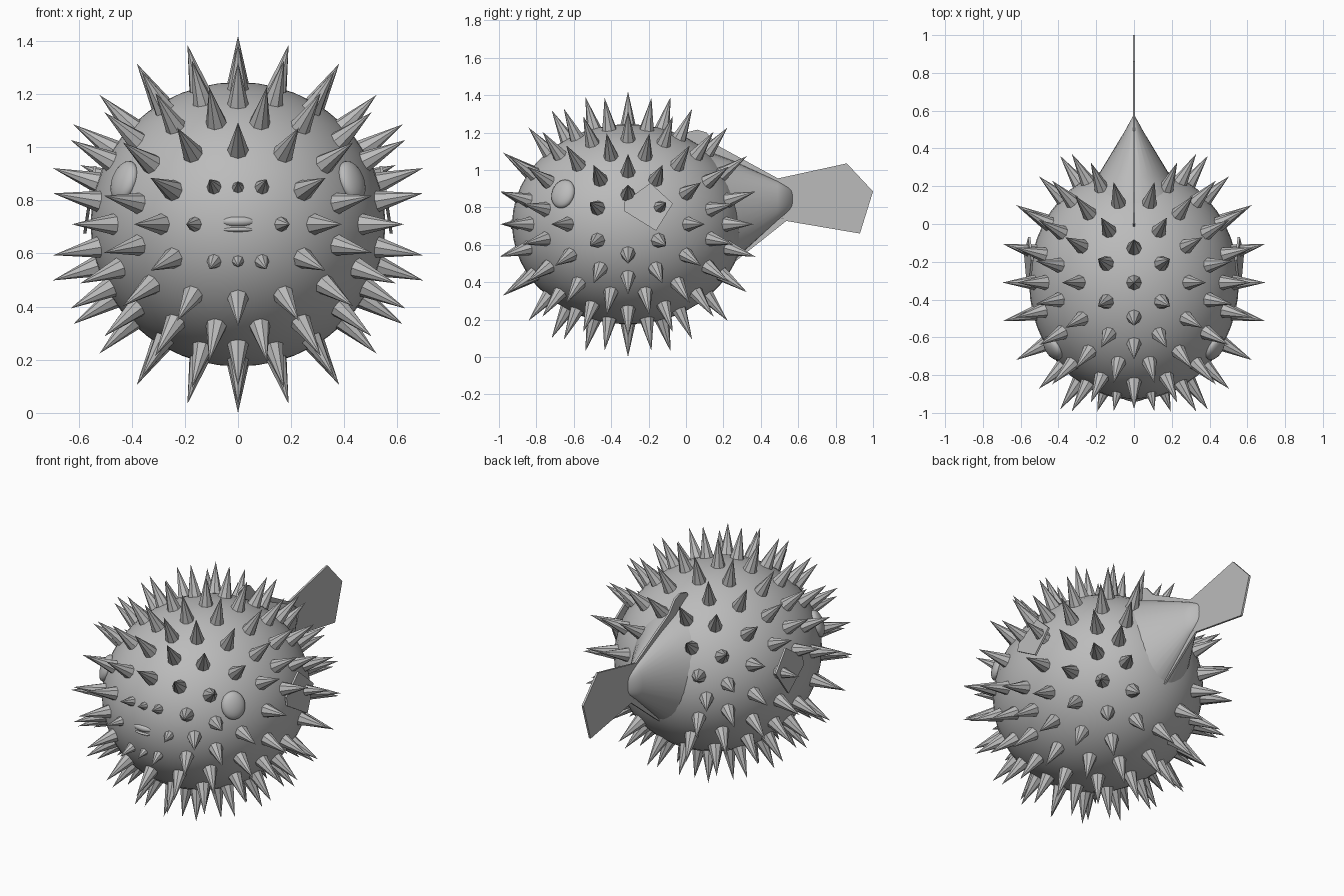
import bpy, bmesh, math
from mathutils import Vector, Matrix

cube = bpy.data.objects.get("Cube")
if cube:
    bpy.data.objects.remove(cube, do_unlink=True)

CENTER = Vector((0, -0.31, 0.71))
RADII = Vector((0.555, 0.62, 0.535))

grey = bpy.data.materials.new("plain_grey")
grey.use_nodes = True
grey.diffuse_color = (0.5, 0.5, 0.5, 1)
grey.node_tree.nodes["Principled BSDF"].inputs["Base Color"].default_value = grey.diffuse_color


def finish(name, bm, smooth=False):
    bmesh.ops.recalc_face_normals(bm, faces=bm.faces)
    for f in bm.faces:
        f.smooth = smooth
    mesh = bpy.data.meshes.new(name)
    bm.to_mesh(mesh)
    bm.free()
    mesh.materials.append(grey)
    obj = bpy.data.objects.new(name, mesh)
    bpy.context.collection.objects.link(obj)


def surface(direction):
    """Point and normal on the body ellipsoid along a unit direction."""
    n = Vector(a / b for a, b in zip(direction, RADII)).normalized()
    return CENTER + Vector(a * b for a, b in zip(direction, RADII)), n


def ellipsoid(name, loc, radii, normal=Vector((0, 0, 1)), segments=24):
    bm = bmesh.new()
    rot = normal.to_track_quat('Z', 'Y').to_matrix().to_4x4()
    mat = Matrix.Translation(loc) @ rot @ Matrix.Diagonal((*radii, 1))
    bmesh.ops.create_uvsphere(bm, u_segments=segments, v_segments=segments // 2,
                              radius=1, matrix=mat)
    finish(name, bm, True)


def plate(name, points, x=0.0, lean=0.0, thick=0.012):
    """Thin fin from a (y, z) outline; lean shifts x with height."""
    bm = bmesh.new()
    face = bm.faces.new([bm.verts.new((x + lean * (z - 0.8) - thick / 2, y, z))
                         for y, z in points])
    out = bmesh.ops.extrude_face_region(bm, geom=[face])
    moved = [g for g in out["geom"] if isinstance(g, bmesh.types.BMVert)]
    bmesh.ops.translate(bm, verts=moved, vec=(thick, 0, 0))
    finish(name, bm)


# Round body
ellipsoid("body", CENTER, RADII, segments=48)

# Tail base narrowing to an upright edge
bm = bmesh.new()
rings = []
for y, rx, zc, rz in [(0.0, 0.38, 0.725, 0.41), (0.12, 0.29, 0.745, 0.355),
                      (0.25, 0.195, 0.78, 0.27), (0.49, 0.05, 0.835, 0.105),
                      (0.57, 0.006, 0.845, 0.05)]:
    rings.append([bm.verts.new((rx * math.cos(t), y, zc + rz * math.sin(t)))
                  for t in (math.tau * i / 32 for i in range(32))])
for a, b in zip(rings, rings[1:]):
    for i in range(32):
        j = (i + 1) % 32
        bm.faces.new((a[i], a[j], b[j], b[i]))
bm.faces.new(rings[0])
bm.faces.new(rings[-1])
finish("tail_base", bm, True)

# Fins
plate("tail_fin", [(0.47, 0.95), (0.86, 1.035), (1.0, 0.885), (0.93, 0.66), (0.52, 0.73)])
plate("dorsal_fin", [(-0.06, 1.1), (0.0, 1.2), (0.06, 1.215), (0.11, 1.2), (0.17, 1.13),
                     (0.5, 0.95), (0.4, 0.85), (0.1, 0.95)])
plate("anal_fin", [(0.0, 0.33), (0.25, 0.5), (0.54, 0.73), (0.4, 0.8), (0.1, 0.6)])
for side, name in ((1, "left"), (-1, "right")):
    plate(name + "_pectoral_fin", [(-0.33, 0.83), (-0.19, 0.93), (-0.07, 0.82),
                                   (-0.16, 0.675), (-0.33, 0.78)], side * 0.558, side * -0.15)

# Eyes
eye_spots = []
for side, name in ((1, "left"), (-1, "right")):
    p, n = surface(Vector((side * 0.765, -0.555, 0.3)).normalized())
    eye_spots.append(p)
    ellipsoid(name + "_eye", p, (0.07, 0.08, 0.035), n)

# Lips
ellipsoid("upper_lip", Vector((0, -0.905, 0.72)), (0.07, 0.035, 0.024))
ellipsoid("lower_lip", Vector((0, -0.905, 0.69)), (0.07, 0.032, 0.012))


# Spike directions: icosahedron faces split into a regular triangle grid
def spike_directions(freq=4):
    g = (1 + math.sqrt(5)) / 2
    corners = []
    for a in (1, -1):
        for b in (g, -g):
            corners += [Vector((0, a, b)), Vector((b, 0, a)), Vector((a, b, 0))]
    found = {}
    for i, a in enumerate(corners):
        for j in range(i):
            for k in range(j):
                b, c = corners[j], corners[k]
                if max((a - b).length, (b - c).length, (a - c).length) > 2.1:
                    continue
                for u in range(freq + 1):
                    for v in range(freq + 1 - u):
                        d = (a * u + b * v + c * (freq - u - v)).normalized()
                        found[tuple(round(q, 3) + 0.0 for q in d)] = d
    return list(found.values())


def add_spike(bm, d, size=1.0):
    p, n = surface(d)
    length = 0.2 * size
    rot = n.to_track_quat('Z', 'Y').to_matrix().to_4x4()
    mat = Matrix.Translation(p + n * (length / 2 - 0.025)) @ rot
    bmesh.ops.create_cone(bm, cap_ends=True, segments=8, radius1=0.045 * (0.4 + 0.6 * size),
                          radius2=0, depth=length, matrix=mat)


bm = bmesh.new()
for d in spike_directions():
    p, n = surface(d)
    near_eye = any((p - e).length < 0.1 for e in eye_spots)
    on_tail = d.y > 0.93 or (abs(d.x) < 0.1 and d.y > 0.45)
    on_mouth = d.y < -0.99
    on_fin = abs(d.x) > 0.99
    if not (near_eye or on_tail or on_mouth or on_fin):
        add_spike(bm, d, 0.6 if d.y < -0.95 else 1.0)
# Short spikes above and below the mouth
for side in (1, -1):
    add_spike(bm, Vector((0, -0.96, side * 0.26)).normalized(), 0.45)
finish("spikes", bm)
